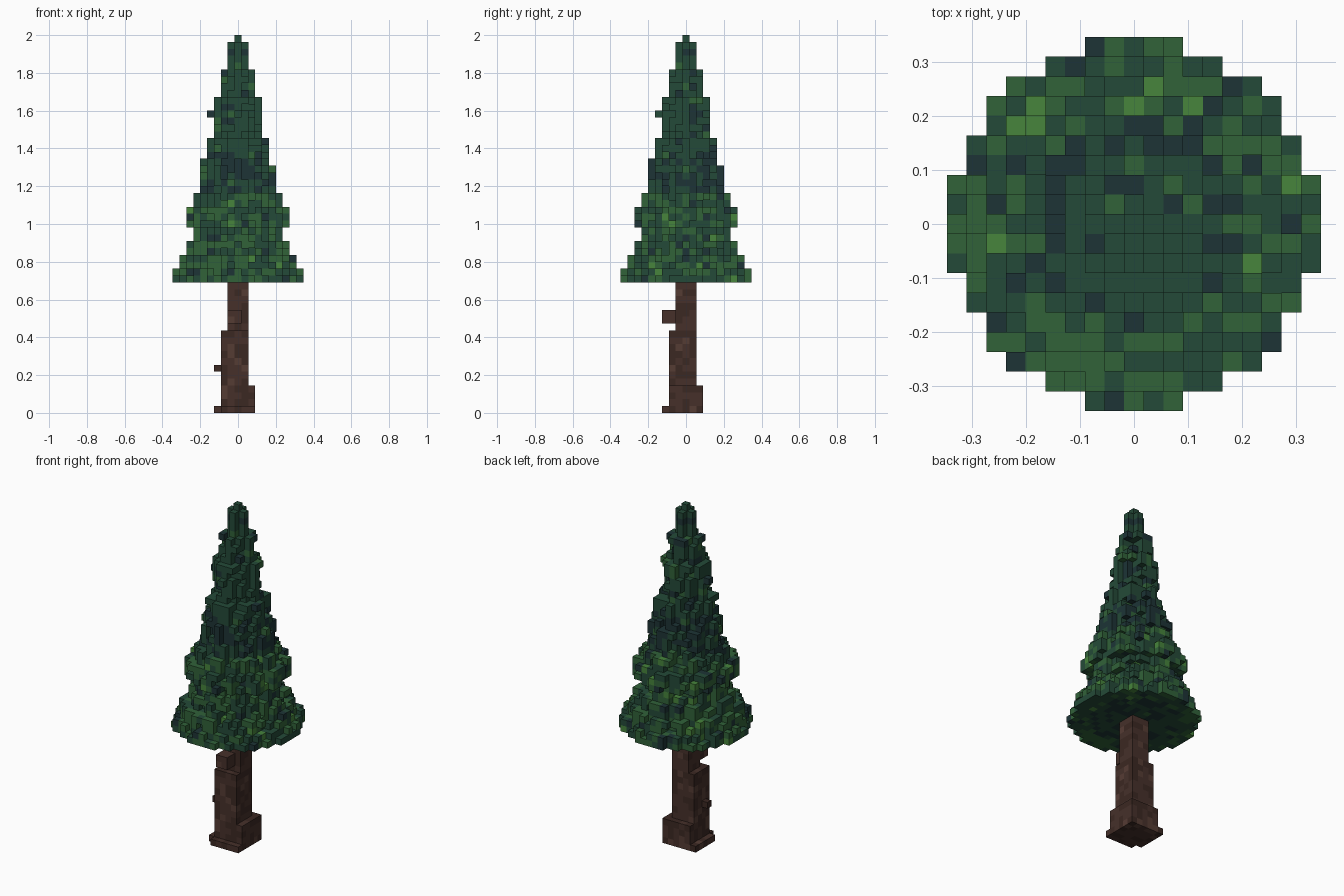
import bpy, random

if "Cube" in bpy.data.objects:
    bpy.data.objects.remove(bpy.data.objects["Cube"])

random.seed(7)
V = 2 / 55  # voxel edge length


def linear(hex_code):
    ch = [int(hex_code[i:i + 2], 16) / 255 for i in (0, 2, 4)]
    return [c / 12.92 if c < 0.04045 else ((c + 0.055) / 1.055) ** 2.4 for c in ch] + [1]


def palette(name, codes):
    mats = []
    for i, code in enumerate(codes):
        m = bpy.data.materials.new(f"{name}_{i}")
        m.diffuse_color = linear(code)
        m.use_nodes = True
        m.node_tree.nodes["Principled BSDF"].inputs["Base Color"].default_value = m.diffuse_color
        mats.append(m)
    return mats


def block(x0, x1, y0, y1, z0, z1):
    """Set of voxel cells in an inclusive range."""
    return {(x, y, z) for x in range(x0, x1 + 1)
            for y in range(y0, y1 + 1) for z in range(z0, z1 + 1)}


def voxel_object(name, cells, solid, mats, shade):
    """Mesh of the exposed cube faces, one quad per voxel side."""
    verts, faces, ids = {}, [], []
    for c in sorted(cells):
        mat = shade(c)
        for axis in range(3):
            for s in (-1, 1):
                n = list(c)
                n[axis] += s
                if tuple(n) in solid:
                    continue
                u, w = (axis + 1) % 3, (axis + 2) % 3
                quad = []
                for a, b in ((0, 0), (1, 0), (1, 1), (0, 1))[::s]:
                    p = list(c)
                    p[axis] += s > 0
                    p[u] += a
                    p[w] += b
                    quad.append(verts.setdefault(tuple(p), len(verts)))
                faces.append(quad)
                ids.append(mat)
    me = bpy.data.meshes.new(name)
    me.from_pydata([((x - 0.5) * V, (y - 0.5) * V, z * V) for x, y, z in verts], [], faces)
    for m in mats:
        me.materials.append(m)
    me.polygons.foreach_set("material_index", ids)
    ob = bpy.data.objects.new(name, me)
    bpy.context.collection.objects.link(ob)
    return ob


# Trunk: stepped square column, flared foot and two branch stubs
trunk = block(-1, 1, -1, 1, 0, 18) | block(-2, 1, -2, 1, 0, 11) | block(-2, 2, -2, 2, 0, 3)
trunk |= block(-3, 2, -2, 2, 0, 0) | block(-2, 2, -3, 2, 0, 0)
trunk |= block(-1, 0, -3, -2, 13, 14) | block(-3, -3, -1, -1, 6, 6)

# Foliage: (radius in voxels, layer count) from the bottom up
tiers = [(9, 2), (8, 2), (7, 2), (6, 2), (7, 3), (6, 2), (5, 4), (4.7, 1),
         (4, 3), (3, 6), (2, 4), (1, 4), (0, 1)]
foliage, z = set(), 19
for radius, count in tiers:
    for layer in range(count):
        for x, y, _ in block(-9, 9, -9, 9, 0, 0):
            d = (x * x + y * y) ** 0.5
            ragged = random.choice((0.25, 0.25, 0.1, -0.3, -0.75)) if radius > 1 else 0.3
            if z == 19:
                ragged = 0.22
            # keep the compass tips so every tier reaches its full width
            tip = min(abs(x), abs(y)) == 0 and d <= radius
            if d <= radius + ragged or tip:
                foliage.add((x, y, z))
        z += 1
foliage |= {(-4, 0, 43), (0, -4, 43), (-5, 0, 36), (0, -5, 36)}


# Colour choice: dark band in the middle, bright tips on the lower tiers
def leaf_shade(c):
    h = c[2]
    if h == 19 and c[0] ** 2 + c[1] ** 2 < 50:
        return random.choices(range(4), (4, 5, 1, 0))[0]
    if h < 25:
        return random.choices(range(4), (1, 5, 6, 0.3))[0]
    if h < 32:
        return random.choices(range(4), (1, 6, 4, 0.6))[0]
    if h < 38:
        return random.choices(range(4), (6, 4, 0.5, 0))[0]
    return random.choices(range(4), (1.5, 7, 0.8, 0))[0]


solid = trunk | foliage
bark = palette("bark", ("3b2822", "46302a", "553c34"))
leaf = palette("leaf", ("1d3436", "244a38", "316239", "47853c"))
voxel_object("trunk", trunk, solid, bark,
             lambda c: random.choices(range(3), (4, 5, 1))[0])
voxel_object("foliage", foliage, solid, leaf, leaf_shade)
